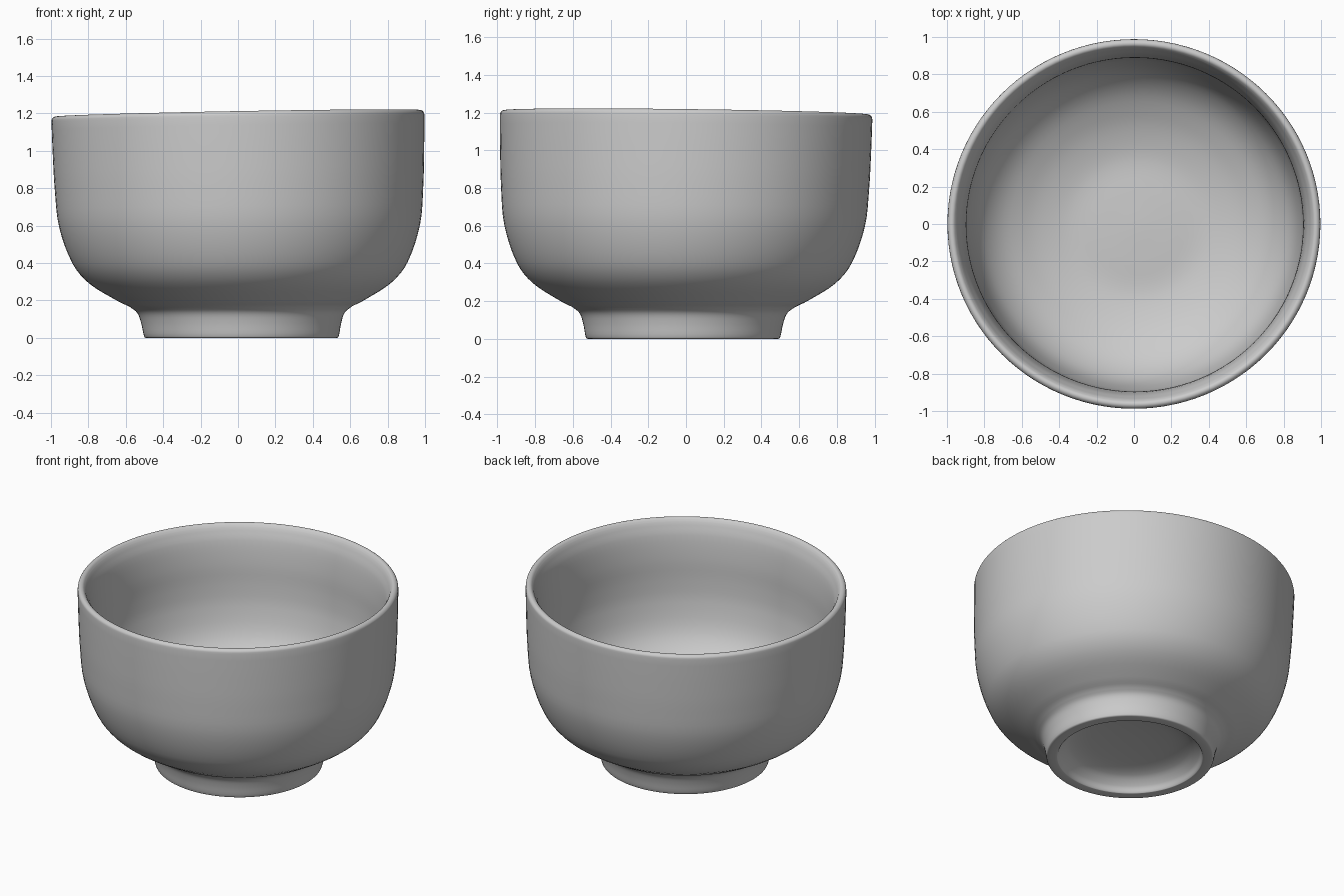
import bpy
import bmesh
from math import tau
from mathutils import Matrix, Vector
from mathutils.geometry import interpolate_bezier

cube = bpy.data.objects.get("Cube")
if cube:
    bpy.data.objects.remove(cube, do_unlink=True)

# Single plain glaze
glaze = bpy.data.materials.new("grey_glaze")
glaze.use_nodes = True
colour = (0.6, 0.6, 0.6, 1)
glaze.diffuse_color = colour
shader = glaze.node_tree.nodes["Principled BSDF"]
shader.inputs["Base Color"].default_value = colour
shader.inputs["Roughness"].default_value = 0.6

# Half profiles (radius, height) for each run of the wall
underside = [(0, .12), (.25, .11), (.37, .085), (.43, .04), (.45, .004)]
foot_wall = [(.45, .004), (.455, 0), (.51, 0), (.52, .008), (.535, .08),
             (.555, .135), (.595, .168)]
outer_wall = [(.595, .168), (.66, .2), (.81, .295), (.895, .4), (.965, .6),
              (.985, .8), (.993, 1), (.997, 1.17)]
rim = [(.997, 1.17), (.994, 1.188), (.98, 1.2), (.963, 1.198), (.948, 1.18)]
inner_wall = [(.948, 1.18), (.92, 1.1), (.902, .95), (.898, .8), (.885, .66),
              (.835, .48), (.74, .36), (.6, .275), (.48, .23), (.35, .205),
              (.18, .21), (0, .215)]


def smooth_run(points, steps=5):
    """Round a run of profile points with Bezier segments."""
    pts = [Vector((r, 0, z)) for r, z in points]
    last = len(pts) - 1
    tangents = [(pts[min(i + 1, last)] - pts[max(i - 1, 0)]).normalized()
                for i in range(len(pts))]
    for end in (0, last):
        if pts[end].x == 0:
            tangents[end] = Vector((1 if end == 0 else -1, 0, 0))
    out = []
    for i in range(last):
        a, b = pts[i], pts[i + 1]
        reach = (b - a).length / 3
        out += interpolate_bezier(a, a + tangents[i] * reach,
                                  b - tangents[i + 1] * reach, b, steps)[:-1]
    return out + [pts[-1]]


# Revolve the closed profile
profile = []
for run in (underside, foot_wall, outer_wall, rim, inner_wall):
    profile += smooth_run(run)
bm = bmesh.new()
verts = [bm.verts.new(p) for p in profile]
edges = [bm.edges.new(pair) for pair in zip(verts, verts[1:])]
bmesh.ops.spin(bm, geom=verts + edges, cent=(0, 0, 0), axis=(0, 0, 1),
               angle=tau, steps=112, use_duplicate=False)
bmesh.ops.remove_doubles(bm, verts=bm.verts, dist=0.0005)

# Hand-thrown lean: the rim tilts while the foot stays flat
for v in bm.verts:
    x, y, z = v.co
    v.co = (x - .016 * (z - 1.15), y * .991 + .014 * (z - 1.15),
            z + (.018 * x - .012 * y) * z / 1.2)
bmesh.ops.recalc_face_normals(bm, faces=bm.faces)

mesh = bpy.data.meshes.new("bowl")
bm.to_mesh(mesh)
bm.free()
mesh.materials.append(glaze)
bowl = bpy.data.objects.new("bowl", mesh)
bpy.context.collection.objects.link(bowl)
bpy.context.view_layer.objects.active = bowl
bowl.select_set(True)
bpy.ops.object.shade_smooth_by_angle(angle=0.8)
